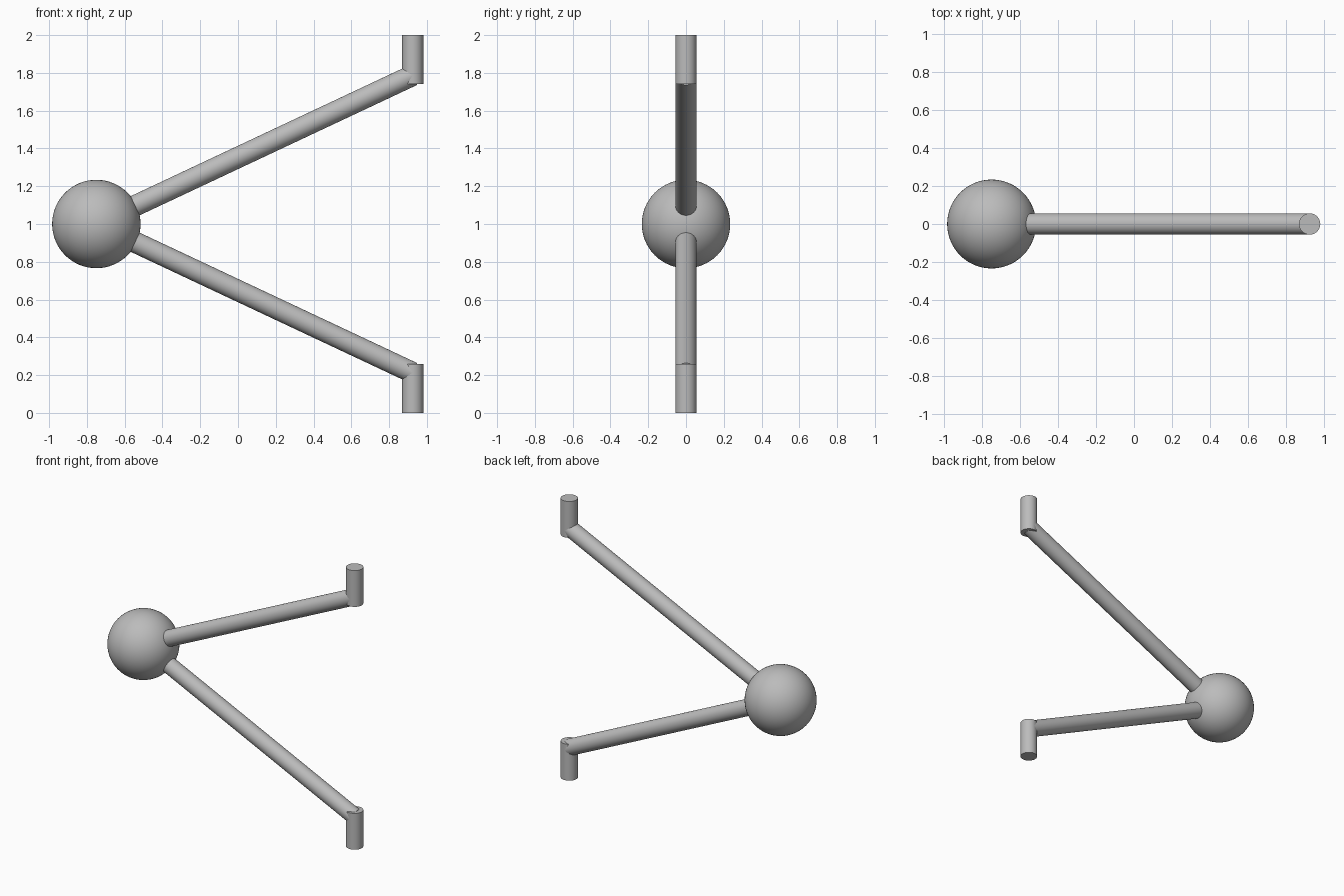
import bpy
import math
from mathutils import Vector

cube = bpy.data.objects.get("Cube")
if cube:
    bpy.data.objects.remove(cube, do_unlink=True)

# Single grey material
grey = bpy.data.materials.new("plain grey")
grey.use_nodes = True
colour = (0.5, 0.5, 0.5, 1)
grey.diffuse_color = colour
grey.node_tree.nodes["Principled BSDF"].inputs["Base Color"].default_value = colour

RADIUS = 0.056
BALL = Vector((-0.75, 0, 1))


def finish(name):
    obj = bpy.context.object
    obj.name = name
    obj.data.materials.append(grey)
    bpy.ops.object.shade_smooth_by_angle(angle=math.radians(35))


def rod(name, start, end):
    axis = end - start
    bpy.ops.mesh.primitive_cylinder_add(
        vertices=48, radius=RADIUS, depth=axis.length, location=(start + end) / 2,
        rotation=axis.to_track_quat('Z', 'Y').to_euler())
    finish(name)


# Ball where both arms meet
bpy.ops.mesh.primitive_uv_sphere_add(segments=64, ring_count=32, radius=0.234, location=BALL)
finish("ball")

# Mirrored arms, each ending in an upright peg
for label, side in (("upper", 1), ("lower", -1)):
    rod(label + "_arm", BALL, Vector((0.925, 0, 1 + side * 0.787)))
    rod(label + "_peg", Vector((0.925, 0, 1 + side * 0.74)), Vector((0.925, 0, 1 + side)))
